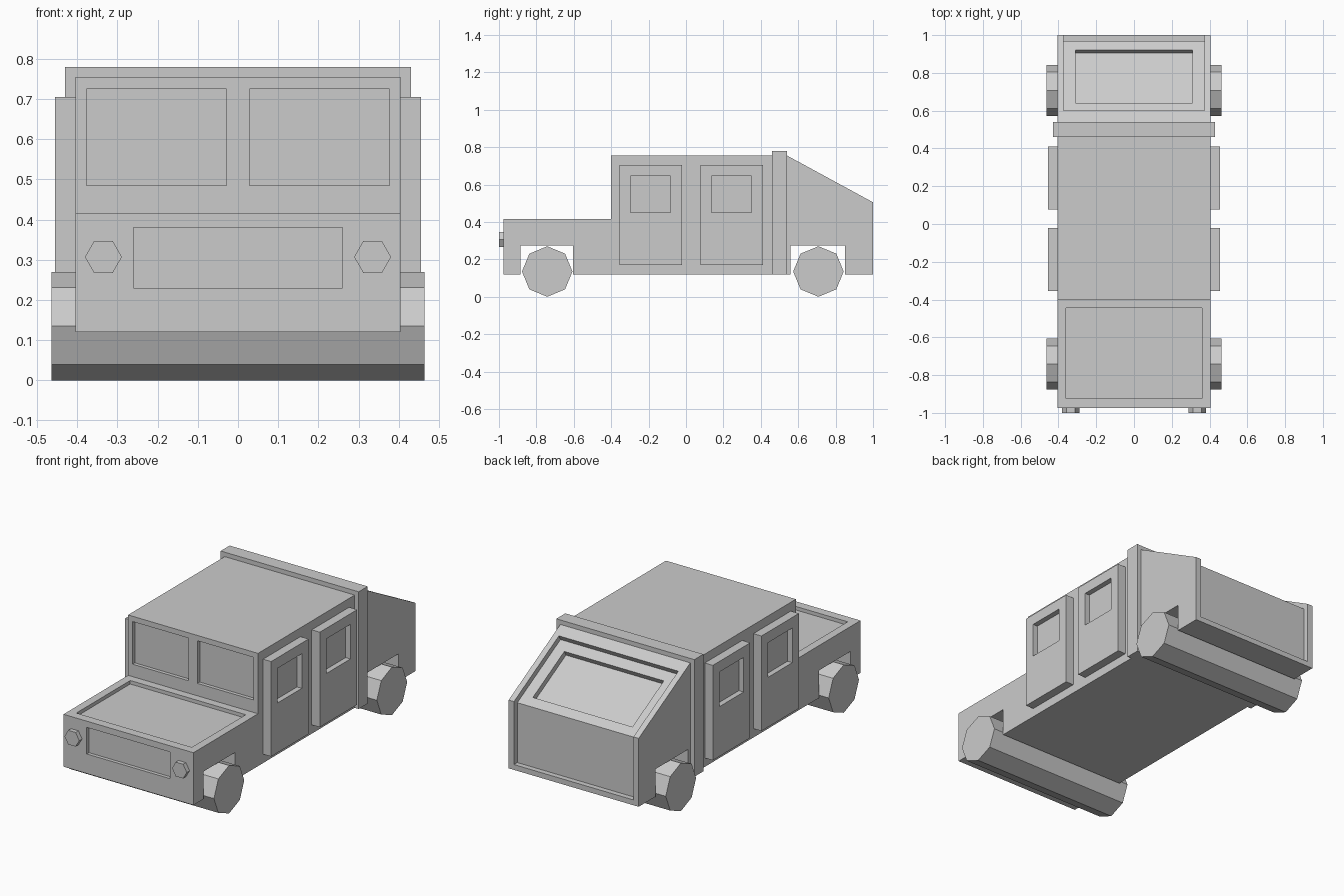
import bpy, bmesh, math
from mathutils import Vector

if "Cube" in bpy.data.objects:
    bpy.data.objects.remove(bpy.data.objects["Cube"])


def prism(name, pts, axis, lo, hi):
    """Extrude a (y,z) profile along x, or an (x,z) profile along y."""
    place = (lambda p, d: (d, p[0], p[1])) if axis == 'X' else (lambda p, d: (p[0], d, p[1]))
    bm = bmesh.new()
    face = bm.faces.new([bm.verts.new(place(p, lo)) for p in pts])
    ext = bmesh.ops.extrude_face_region(bm, geom=[face])
    verts = [v for v in ext['geom'] if isinstance(v, bmesh.types.BMVert)]
    shift = Vector((hi - lo, 0, 0)) if axis == 'X' else Vector((0, hi - lo, 0))
    bmesh.ops.translate(bm, verts=verts, vec=shift)
    bmesh.ops.recalc_face_normals(bm, faces=bm.faces)
    mesh = bpy.data.meshes.new(name)
    bm.to_mesh(mesh)
    bm.free()
    ob = bpy.data.objects.new(name, mesh)
    bpy.context.collection.objects.link(ob)
    return ob


def box(name, x, y, z):
    return prism(name, [(y[0], z[0]), (y[1], z[0]), (y[1], z[1]), (y[0], z[1])], 'X', *x)


def ngon(n, r, cu, cv):
    return [(cu + r * math.cos(2 * math.pi * i / n), cv + r * math.sin(2 * math.pi * i / n))
            for i in range(n)]


def cut(target, cutter):
    """Carve the cutter out of the target, then discard it."""
    mod = target.modifiers.new('recess', 'BOOLEAN')
    mod.operation, mod.solver, mod.object = 'DIFFERENCE', 'EXACT', cutter
    bpy.context.view_layer.objects.active = target
    bpy.ops.object.modifier_apply(modifier=mod.name)
    bpy.data.objects.remove(cutter)


# Body side profile with wheel arches
W = 0.405
body = prism('body', [
    (-0.975, 0.12), (-0.975, 0.415), (-0.40, 0.415), (-0.40, 0.755), (0.54, 0.755),
    (1.0, 0.505), (1.0, 0.12), (0.85, 0.12), (0.85, 0.275), (0.56, 0.275), (0.56, 0.12),
    (-0.605, 0.12), (-0.605, 0.275), (-0.885, 0.275), (-0.885, 0.12)], 'X', -W, W)

# Hood, grille and windscreen recesses
D = 0.02
cut(body, box('hood_cutter', (-0.36, 0.36), (-0.925, -0.445), (0.415 - D, 0.5)))
cut(body, box('grille_cutter', (-0.26, 0.26), (-1.1, -0.975 + D), (0.23, 0.38)))
for x in ((-0.377, -0.028), (0.028, 0.377)):
    cut(body, box('windscreen_cutter', x, (-0.5, -0.40 + D), (0.485, 0.725)))

# Sloped tail: panel recess wrapping on to the back, then the rear window
slope = Vector((1.0 - 0.54, 0.505 - 0.755)).normalized()
normal = Vector((-slope.y, slope.x))


def on_slope(y, depth):
    """Point below the slope, reached square from surface height y."""
    return Vector((y, 0.755 + (y - 0.54) * slope.y / slope.x)) - normal * depth


T = 0.03
top = on_slope(0.60, T)
corner = (0.97, top.y + (0.97 - top.x) * slope.y / slope.x)
cut(body, prism('tail_cutter', [top, corner, (0.97, 0.15), (1.1, 0.15), (1.1, 0.9),
                                on_slope(0.60, -0.2)], 'X', -0.372, 0.372))
back = normal.x * T
cut(body, prism('rear_window_cutter', [
    on_slope(0.64 + back, 2 * T), on_slope(0.92 + back, 2 * T),
    on_slope(0.92 + back, -T), on_slope(0.64 + back, -T)], 'X', -0.31, 0.31))

# Roll hoop around the cabin
box('cabin_hoop', (-0.43, 0.43), (0.46, 0.54), (0.12, 0.78))

# Doors with recessed windows, and headlights, on both sides
for side, s in (('left', -1), ('right', 1)):
    for end, y in (('front', -0.355), ('rear', 0.078)):
        door = box(f'{end}_door_{side}', sorted((s * 0.39, s * 0.455)), (y, y + 0.333), (0.17, 0.705))
        cut(door, box('door_window_cutter', sorted((s * 0.425, s * 0.6)),
                      (y + 0.058, y + 0.273), (0.45, 0.645)))
    prism(f'headlight_{side}', ngon(6, 0.046, s * 0.335, 0.307), 'Y', -1.0, -0.96)

# Eight-sided full-width wheel rollers
for end, y in (('front', -0.742), ('rear', 0.708)):
    prism(f'{end}_wheels', ngon(8, 0.135, y, 0.135), 'X', -0.464, 0.464)
